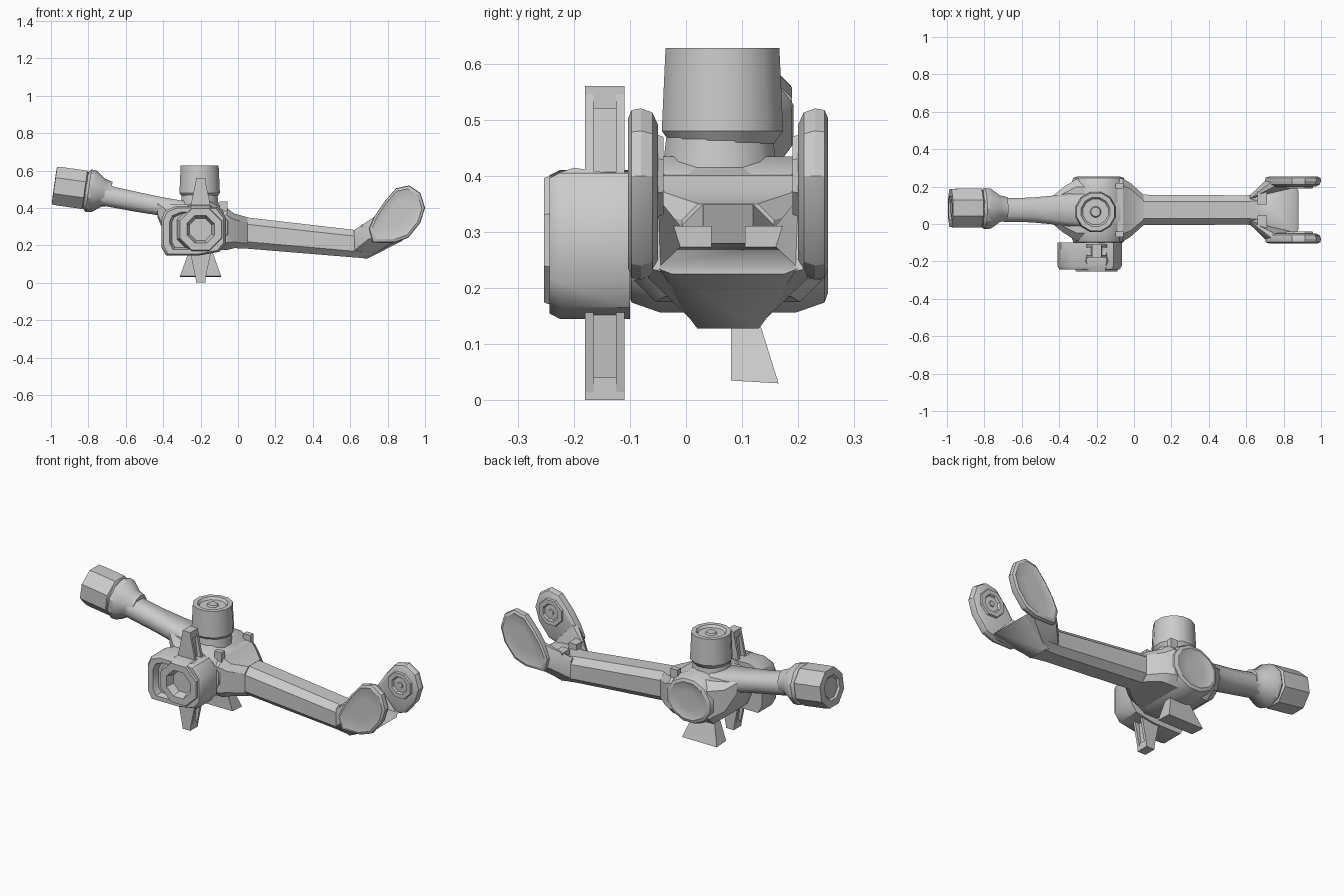
import bpy, bmesh, math
from mathutils import Vector

CY = 0.075  # mirror plane of the main body


def finish(name, bm, angle=28):
    bmesh.ops.remove_doubles(bm, verts=bm.verts, dist=1e-5)
    bmesh.ops.recalc_face_normals(bm, faces=bm.faces)
    me = bpy.data.meshes.new(name)
    bm.to_mesh(me)
    bm.free()
    ob = bpy.data.objects.new(name, me)
    bpy.context.collection.objects.link(ob)
    bpy.ops.object.select_all(action='DESELECT')
    ob.select_set(True)
    bpy.context.view_layer.objects.active = ob
    bpy.ops.object.shade_smooth_by_angle(angle=math.radians(angle))
    return ob


def loft(name, rings, angle=28):
    bm = bmesh.new()
    vs = [[bm.verts.new(p) for p in r] for r in rings]
    n = len(rings[0])
    for a, b in zip(vs, vs[1:]):
        for i in range(n):
            j = (i + 1) % n
            bm.faces.new((a[i], a[j], b[j], b[i]))
    bm.faces.new(vs[0][::-1])
    bm.faces.new(vs[-1])
    return finish(name, bm, angle)


def lathe(name, origin, axis, prof, n, scale=(1, 1, 1), angle=35):
    # rings of (distance along axis, radius)
    o, a = Vector(origin), Vector(axis).normalized()
    u = a.cross(Vector((0, 0, 1)) if abs(a.z) < 0.9 else Vector((0, 1, 0))).normalized()
    v = a.cross(u)
    rings = []
    for d, r in prof:
        ring = []
        for i in range(n):
            t = 2 * math.pi * (i + 0.5) / n
            p = a * d + (u * math.cos(t) + v * math.sin(t)) * r
            ring.append(o + Vector(p[k] * scale[k] for k in range(3)))
        rings.append(ring)
    return loft(name, rings, angle)


def hull(name, pts, angle=28):
    bm = bmesh.new()
    for p in pts:
        bm.verts.new(p)
    bmesh.ops.convex_hull(bm, input=bm.verts)
    return finish(name, bm, angle)


def box(name, x0, x1, y0, y1, z0, z1):
    return hull(name, [(x, y, z) for x in (x0, x1) for y in (y0, y1) for z in (z0, z1)])


def section(x, z0, z1, hy, c=0.35):
    # chamfered rectangle across the x axis
    zc, hz = (z0 + z1) / 2, (z1 - z0) / 2
    k = c * min(hy, hz)
    q = [(hy, hz - k), (hy - k, hz), (k - hy, hz), (-hy, hz - k),
         (-hy, k - hz), (k - hy, -hz), (hy - k, -hz), (hy, k - hz)]
    return [(x, CY + y, zc + z) for y, z in q]


def scaled(outline, c, k, y):
    # x-z outline scaled about a centre, placed at depth y
    return [(c[0] + (x - c[0]) * k, y, c[1] + (z - c[1]) * k) for x, z in outline]


# rear knob, collar and tapered arm
lathe("end_knob", (-0.80, 0.085, 0.494), (-1, 0, 0.14),
      [(0, 0.085), (0.02, 0.112), (0.15, 0.112), (0.183, 0.11), (0.185, 0.07), (0.175, 0.06)], 8, angle=28)
lathe("knob_collar", (-0.70, 0.082, 0.478), (-1, 0, 0.14),
      [(-0.02, 0.065), (0.02, 0.075), (0.07, 0.112), (0.10, 0.115), (0.125, 0.09), (0.15, 0.085)], 10)
loft("rear_arm", [section(-0.74, 0.415, 0.53, 0.062, 0.55), section(-0.55, 0.38, 0.488, 0.066, 0.55),
                  section(-0.42, 0.36, 0.46, 0.078, 0.5), section(-0.25, 0.31, 0.43, 0.10, 0.5)], 50)

# central hub: fairing along the arm plus a round cross drum
loft("hub_fairing", [section(-0.43, 0.35, 0.44, 0.078), section(-0.38, 0.23, 0.42, 0.12),
                     section(-0.31, 0.175, 0.42, 0.165), section(-0.06, 0.175, 0.40, 0.168),
                     section(-0.02, 0.185, 0.37, 0.145), section(0.05, 0.182, 0.35, 0.082)], 28)
lathe("hub_drum", (-0.19, CY, 0.295), (0, 1, 0),
      [(-0.17, 0.06), (-0.172, 0.10), (-0.178, 0.12), (-0.172, 0.139), (-0.12, 0.16),
       (0.12, 0.16), (0.172, 0.139), (0.178, 0.12), (0.172, 0.10), (0.17, 0.06)], 12, (1, 1, 0.9))

# upright cap on the hub
lathe("upright_neck", (-0.205, 0.06, 0.36), (0, 0, 1),
      [(0, 0.15), (0.04, 0.14), (0.055, 0.105), (0.12, 0.097)], 12)
lathe("upright_cap", (-0.205, 0.065, 0.45), (0, 0, 1),
      [(0, 0.09), (0.03, 0.112), (0.178, 0.105), (0.178, 0.08), (0.165, 0.07),
       (0.165, 0.03), (0.175, 0.025)], 12)
for i, y in enumerate((-0.07, 0.19)):
    box("hub_lug_%d" % i, -0.10, -0.055, y, y + 0.03, 0.33, 0.435)

# side housing with hollow faceted collar
housing = [(-0.41, 0.19), (-0.385, 0.145), (-0.21, 0.145), (-0.10, 0.165), (-0.065, 0.21),
           (-0.065, 0.35), (-0.11, 0.405), (-0.33, 0.41), (-0.39, 0.385), (-0.41, 0.34)]
loft("side_housing", [scaled(housing, (-0.235, 0.28), k, y) for k, y in
                      ((1, -0.10), (1, -0.225), (0.93, -0.243), (0.75, -0.243), (0.68, -0.21))], 40)
lathe("side_collar", (-0.20, 0, 0.285), (0, -1, 0),
      [(0.14, 0.13), (0.20, 0.14), (0.253, 0.12), (0.253, 0.08), (0.20, 0.06)], 8, angle=28)

# tall cross blade: tapered spikes with grooved faces
for tag, zt, zm in (("upper", 0.56, 0.42), ("lower", 0.0, 0.15)):
    for j, (y0, y1, w) in enumerate(((-0.18, -0.165, 1), (-0.165, -0.125, 0.55), (-0.125, -0.11, 1))):
        hull("%s_blade_%d" % (tag, j),
             [(-0.2 + s * w * x, y, z) for s in (-1, 1) for y in (y0, y1)
              for x, z in ((0.022, zt), (0.03, zt + (zm - zt) * 0.5), (0.05, zm), (0.08, 0.285))])
    z0, z1 = sorted((zt, zt + (0.04 if zt < 0.1 else -0.04)))
    box(tag + "_blade_tip", -0.225, -0.175, -0.18, -0.11, z0, z1)

# flared fin beneath the hub
hull("lower_fin", [(x, y, z) for s in (-1, 1) for x, y, z in
                   ((-0.2 + s * 0.11, 0.08, 0.035), (-0.2 + s * 0.11, 0.165, 0.03),
                    (-0.2 + s * 0.055, 0.08, 0.19), (-0.2 + s * 0.055, 0.115, 0.19))])

# forward beam
loft("main_beam", [section(-0.05, 0.19, 0.36, 0.083, 0.45), section(0.10, 0.178, 0.343, 0.081, 0.45),
                   section(0.60, 0.137, 0.285, 0.078, 0.45), section(0.69, 0.13, 0.275, 0.085, 0.45)], 40)

# fork floor joining the two prongs
hull("fork_floor", [(x, CY + s * y, z) for s in (-1, 1) for x, y, z in
                    ((0.62, 0.075, 0.17), (0.62, 0.075, 0.27), (0.69, 0.055, 0.128), (0.88, 0.10, 0.225),
                     (0.86, 0.14, 0.24), (0.72, 0.14, 0.25), (0.68, 0.10, 0.28))], 40)

# mirrored fork prongs with shallow outer pads and inner bosses
pad = [(1.0, 0.40), (0.975, 0.48), (0.915, 0.52), (0.845, 0.505), (0.78, 0.43), (0.73, 0.355),
       (0.70, 0.29), (0.72, 0.215), (0.84, 0.215), (0.91, 0.24), (0.975, 0.32)]
for side, s in (("back", 1), ("front", -1)):
    loft(side + "_prong", [scaled(pad, (0.86, 0.375), k, CY + s * d) for k, d in
                           ((0.80, 0.125), (0.95, 0.135), (1.0, 0.155), (0.98, 0.172), (0.88, 0.178),
                            (0.78, 0.174), (0.4, 0.174))], 28)
    hull(side + "_prong_root", [(x, CY + s * y, z) for x, y, z in
                                ((0.62, 0.04, 0.15), (0.62, 0.078, 0.17), (0.62, 0.078, 0.26), (0.62, 0.06, 0.28),
                                 (0.68, 0.05, 0.128), (0.70, 0.155, 0.235), (0.70, 0.155, 0.29),
                                 (0.755, 0.165, 0.37), (0.75, 0.125, 0.36), (0.87, 0.165, 0.24),
                                 (0.87, 0.12, 0.23))], 40)
    lathe(side + "_inner_boss", (0.885, CY + s * 0.14, 0.40), (0, -s, 0),
          [(0, 0.085), (0.025, 0.075), (0.025, 0.05), (0.01, 0.04), (0.01, 0.02), (0.02, 0.015)], 8)
    a, b = sorted((CY + s * 0.03, CY + s * 0.10))
    box(side + "_socket_block", 0.66, 0.71, a, b, 0.20, 0.31)
